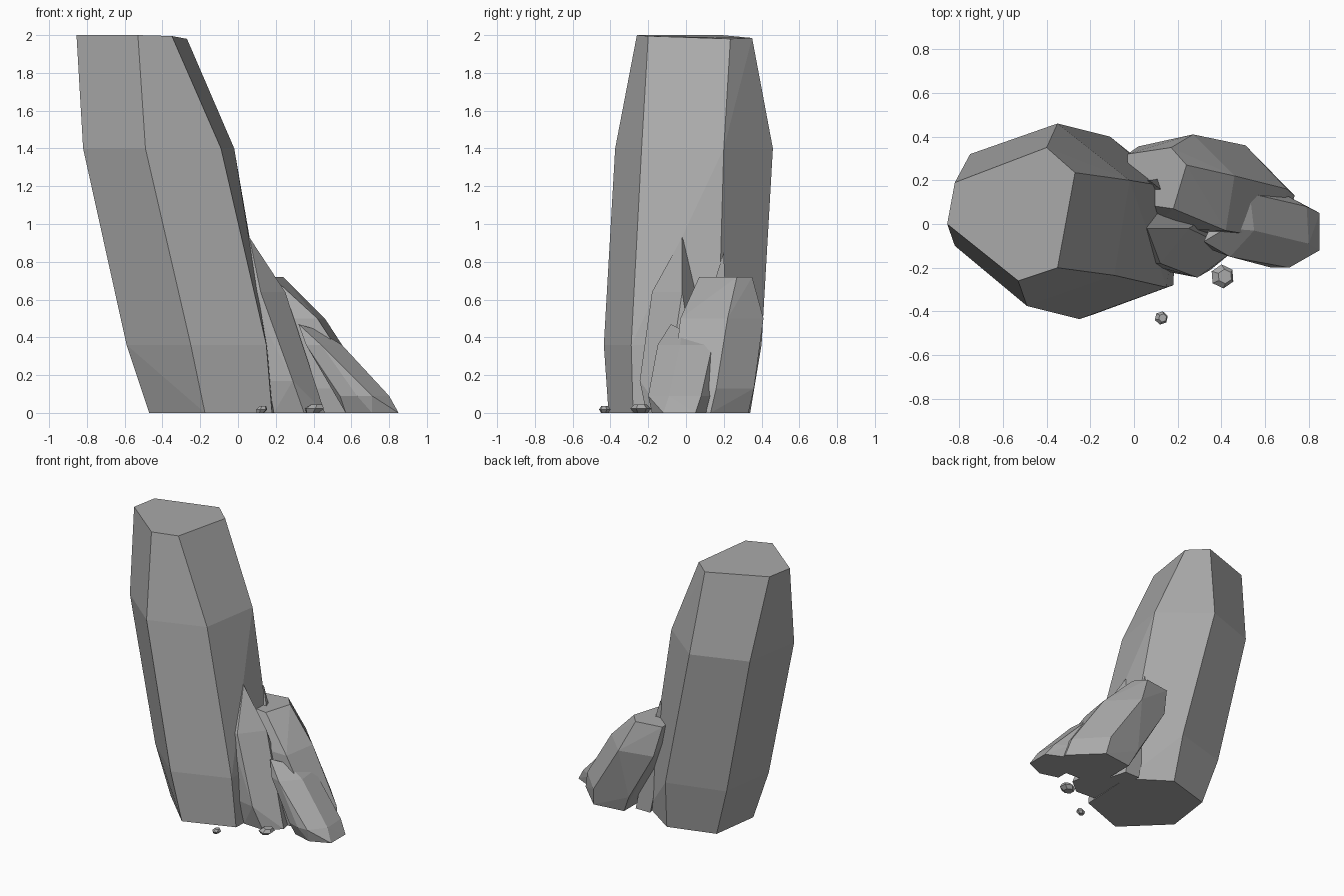
import bpy, bmesh, math

stone = bpy.data.materials.new("grey stone")
stone.diffuse_color = (0.4, 0.4, 0.4, 1)


def rock(name, rings):
    """Faceted stone: convex hull round stacked rings of (z, [(x, y), ...])."""
    bm = bmesh.new()
    for z, pts in rings:
        for p in pts:
            bm.verts.new((p[0], p[1], p[2] if len(p) > 2 else z))
    bmesh.ops.convex_hull(bm, input=bm.verts)
    loose = [v for v in bm.verts if not v.link_faces]
    bmesh.ops.delete(bm, geom=loose, context='VERTS')
    bmesh.ops.dissolve_limit(bm, angle_limit=math.radians(4),
                             verts=bm.verts, edges=bm.edges)
    bmesh.ops.recalc_face_normals(bm, faces=bm.faces)
    me = bpy.data.meshes.new(name)
    bm.to_mesh(me)
    bm.free()
    me.materials.append(stone)
    ob = bpy.data.objects.new(name, me)
    bpy.context.collection.objects.link(ob)
    return ob


# Tall leaning six-sided pillar
rock("tall_pillar", [
    (0.00, [(-.47, -.12), (-.42, .24), (-.08, .34), (.20, .15), (.18, -.28), (-.175, -.41)]),
    (0.36, [(-.59, -.13), (-.53, .28), (-.11, .40), (.16, .17), (.15, -.29), (-.25, -.435)]),
    (1.40, [(-.82, -.10), (-.75, .32), (-.35, .46), (-.02, .20), (-.09, -.235), (-.49, -.375)]),
    (2.00, [(-.855, 0), (-.82, .19), (-.40, .35, 1.985), (-.27, .235, 1.98),
            (-.35, -.20, 1.995), (-.53, -.26)]),
])

# Medium stone leaning on the back right of the pillar
rock("medium_stone", [
    (0.00, [(.30, .30), (.53, .33), (.735, .13), (.68, -.06), (.30, -.05)]),
    (0.13, [(.24, .33), (.51, .36), (.70, .16), (.66, -.07), (.26, -.06)]),
    (0.50, [(.02, .355), (.27, .41), (.46, .22), (.42, -.03), (.08, -.02)]),
    (0.72, [(-.03, .32), (.17, .35), (.24, .27), (.18, .07), (-.03, .10)]),
])

# Pointed shard in front, against the pillar
rock("front_shard", [
    (0.00, [(.19, -.20), (.35, -.21), (.46, -.12), (.42, .08), (.20, .12)]),
    (0.17, [(.16, -.22), (.29, -.245), (.41, -.10), (.36, .06), (.16, .12)]),
    (0.64, [(.05, -.18), (.12, -.18), (.25, -.02), (.06, .08)]),
    (0.93, [(.06, -.02), (.03, -.02)]),
])

# Thin shard wedged between pillar and medium stone
rock("wedged_shard", [
    (0.00, [(.18, .08), (.30, .08), (.26, .22), (.14, .22)]),
    (0.60, [(.05, .12), (.17, .12), (.14, .21), (.02, .21)]),
    (0.85, [(.07, .20)]),
])

# Low stone at the right
rock("low_stone", [
    (0.00, [(.57, -.14), (.71, -.18), (.85, -.12), (.85, .05), (.72, .11), (.57, .09)]),
    (0.09, [(.54, -.17), (.63, -.20), (.71, -.20), (.80, -.09), (.79, .08), (.70, .13)]),
    (0.36, [(.36, -.12), (.44, -.15), (.55, -.03), (.53, .14), (.40, .10)]),
    (0.47, [(.32, -.08, .47), (.42, -.02, .44)]),
])


# Loose pebbles
def pebble(name, x, y, r, h, turn):
    def ring(s, dx):
        return [(x + dx + r * s * math.cos(turn + i * math.pi / 3),
                 y + r * s * math.sin(turn + i * math.pi / 3)) for i in range(6)]
    rock(name, [(0, ring(.65, -r * .2)), (h * .5, ring(1, 0)), (h, ring(.6, r * .2))])


pebble("small_pebble", .125, -.43, .031, .036, .3)
pebble("large_pebble", .405, -.24, .055, .045, .6)
